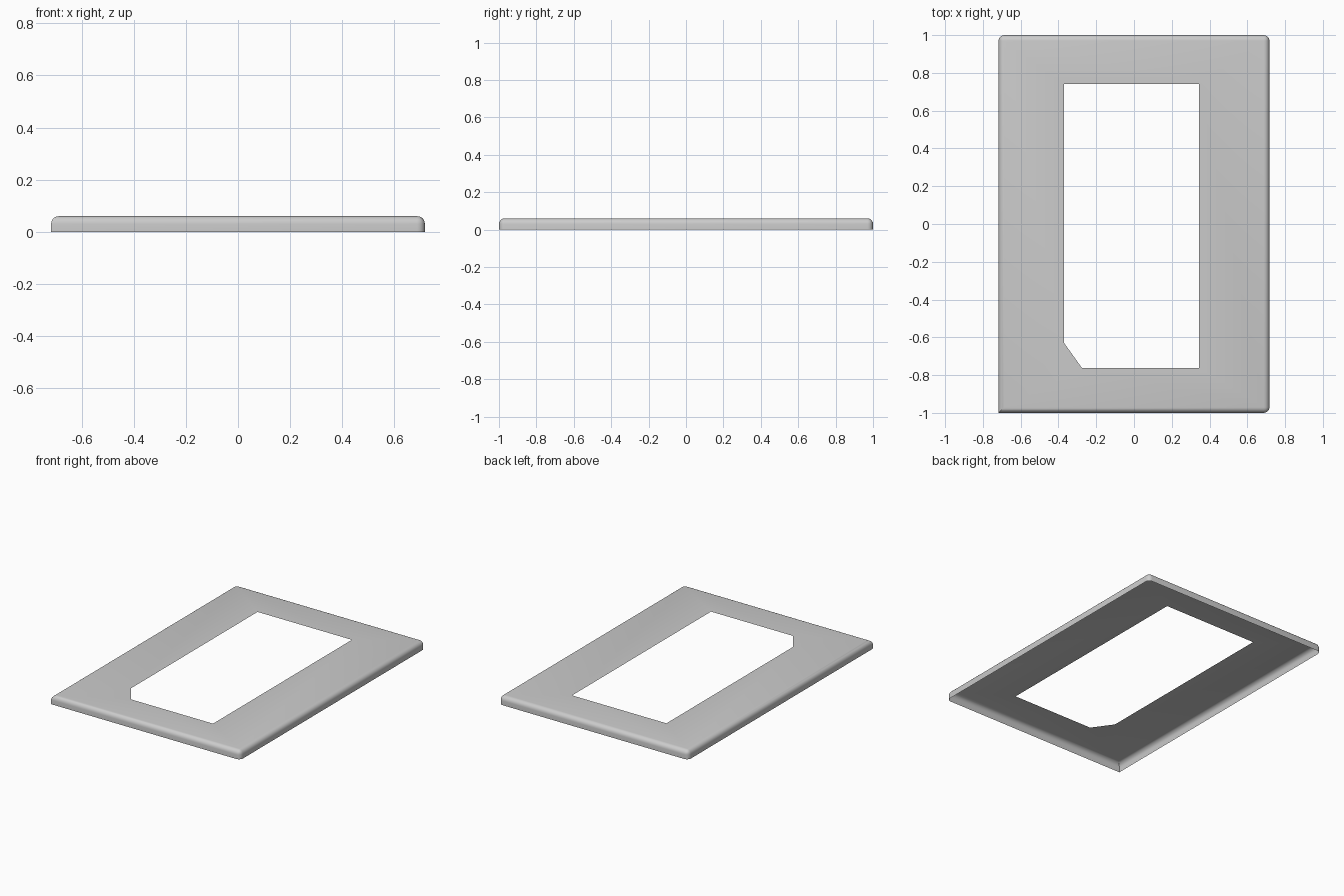
import bpy, bmesh
from mathutils import Vector

if "Cube" in bpy.data.objects:
    bpy.data.objects.remove(bpy.data.objects["Cube"])

W, D, H, R = 0.717, 1.0, 0.06, 0.03

bm = bmesh.new()
bmesh.ops.create_cube(bm, size=1)
for v in bm.verts:
    v.co = Vector((v.co.x * 2 * W, v.co.y * 2 * D, (v.co.z + 0.5) * H))


# Round the top rim and three upright corners (front left stays sharp)
def is_rounded(e):
    a, b = (v.co for v in e.verts)
    upright = abs(a.z - b.z) > 0.01
    if upright:
        return not (a.x < 0 and a.y < 0)
    return a.z > H / 2


bmesh.ops.bevel(bm, geom=[e for e in bm.edges if is_rounded(e)], offset=R,
                segments=5, profile=0.5, affect='EDGES', clamp_overlap=True)

# Thin open shell: remove the underside and the flat top
bm.normal_update()
flat = [f for f in bm.faces if abs(f.normal.z) > 0.999]
top = max(flat, key=lambda f: f.calc_center_median().z)
bottom = min(flat, key=lambda f: f.calc_center_median().z)
rim = list(top.edges)
bmesh.ops.delete(bm, geom=[top, bottom], context='FACES_ONLY')

# Window opening with one cut corner, then refill the top around it
window = [(-0.37, -0.63), (-0.275, -0.763), (0.345, -0.763),
          (0.345, 0.74), (-0.37, 0.74)]
vs = [bm.verts.new((x, y, H)) for x, y in window]
loop = [bm.edges.new((vs[i], vs[(i + 1) % len(vs)])) for i in range(len(vs))]
bmesh.ops.triangle_fill(bm, edges=rim + loop, use_beauty=True,
                        normal=Vector((0, 0, 1)))
bmesh.ops.recalc_face_normals(bm, faces=bm.faces[:])
bm.normal_update()
if sum(f.normal.z * f.calc_area() for f in bm.faces) < 0:
    bmesh.ops.reverse_faces(bm, faces=bm.faces[:])

mesh = bpy.data.meshes.new("frame_plate")
bm.to_mesh(mesh)
bm.free()
plate = bpy.data.objects.new("frame_plate", mesh)
bpy.context.collection.objects.link(plate)
bpy.context.view_layer.objects.active = plate
plate.select_set(True)
bpy.ops.object.shade_smooth_by_angle()
